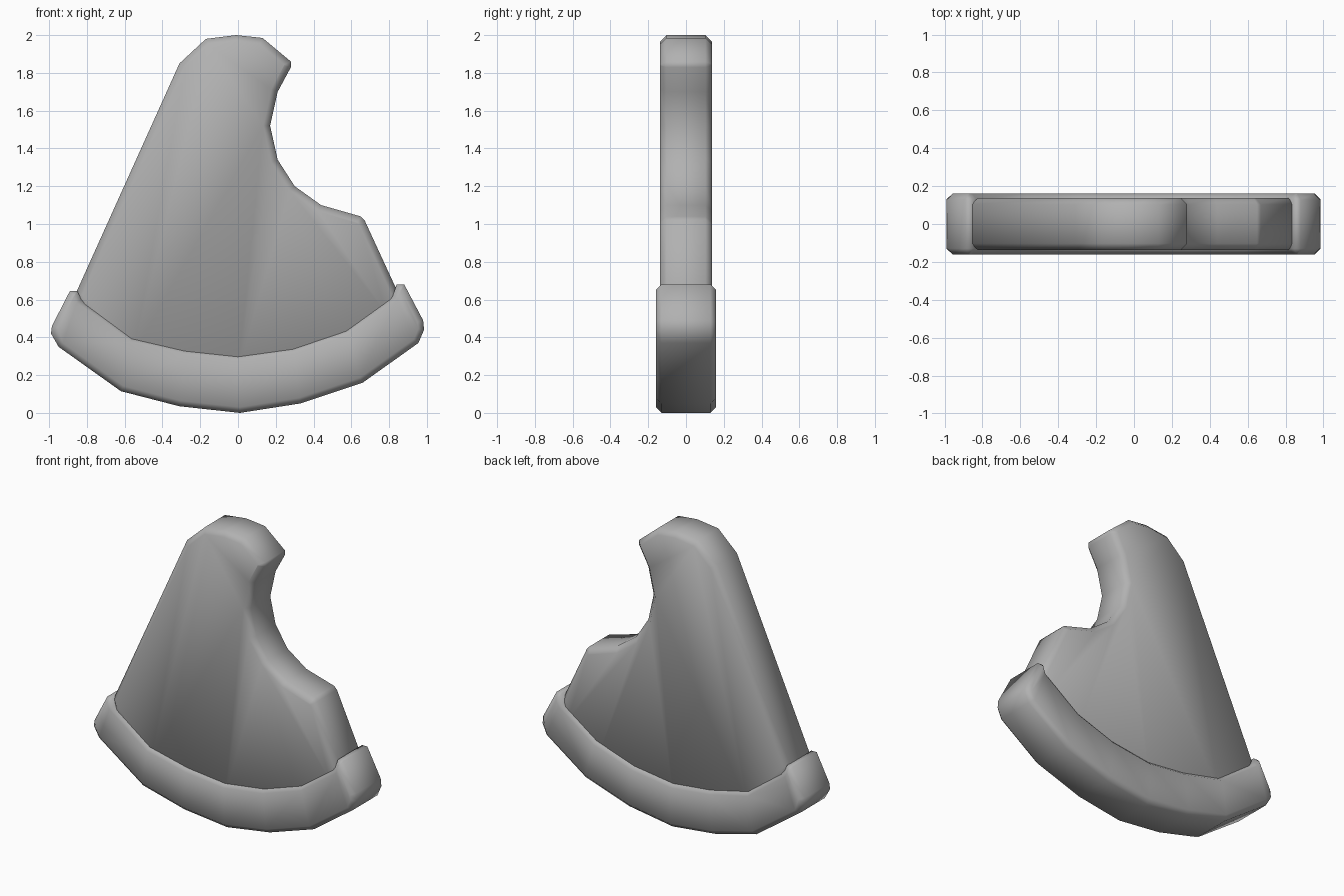
import bpy, bmesh, math

if "Cube" in bpy.data.objects:
    bpy.data.objects.remove(bpy.data.objects["Cube"])

# Mid grey shared by both parts
grey = bpy.data.materials.new("mid_grey")
grey.diffuse_color = (0.44, 0.44, 0.44, 1)
grey.use_nodes = True
grey.node_tree.nodes["Principled BSDF"].inputs["Base Color"].default_value = grey.diffuse_color


def rounded_slab(name, outline, cuts, half, bevel):
    """Extrude an XZ outline along y, split its caps and soften the rims."""
    bm = bmesh.new()
    verts = [bm.verts.new((x, -half, z)) for x, z in outline]
    bm.faces.new(verts)
    for a, b in cuts:
        bmesh.ops.connect_verts(bm, verts=[verts[a], verts[b]])
    ext = bmesh.ops.extrude_face_region(bm, geom=bm.faces[:], use_keep_orig=True)
    for v in ext["geom"]:
        if isinstance(v, bmesh.types.BMVert):
            v.co.y = half
    bmesh.ops.recalc_face_normals(bm, faces=bm.faces[:])
    rims = [e for e in bm.edges
            if abs(e.verts[0].co.y - e.verts[1].co.y) < 1e-5
            and e.calc_face_angle(0) > 1]
    bmesh.ops.bevel(bm, geom=rims, offset=bevel, segments=1, profile=0.5,
                    affect='EDGES', clamp_overlap=True)
    bmesh.ops.recalc_face_normals(bm, faces=bm.faces[:])
    mesh = bpy.data.meshes.new(name)
    bm.to_mesh(mesh)
    bm.free()
    mesh.materials.append(grey)
    obj = bpy.data.objects.new(name, mesh)
    bpy.context.collection.objects.link(obj)
    bpy.context.view_layer.objects.active = obj
    bpy.ops.object.select_all(action='DESELECT')
    obj.select_set(True)
    bpy.ops.object.shade_smooth_by_angle(angle=math.radians(65))
    return obj


# Wedge with a rounded tip and a bite out of its right side
slice_outline = [
    (-0.86, 0.63), (-0.31, 1.85), (-0.17, 1.98), (-0.01, 2.0), (0.13, 1.985),
    (0.28, 1.86), (0.28, 1.83), (0.21, 1.70), (0.17, 1.52), (0.21, 1.34),
    (0.30, 1.20), (0.44, 1.10), (0.65, 1.04), (0.67, 1.02), (0.85, 0.63),
    (0.82, 0.50), (0.57, 0.32), (0.0, 0.18), (-0.57, 0.28), (-0.83, 0.50)]
slice_cuts = [(1, 18), (2, 7), (8, 17), (10, 16)]
rounded_slab("wedge", slice_outline, slice_cuts, 0.138, 0.035)

# Thicker curved crust wrapping the lower end, split into segments
crust_outline = [
    (-0.99, 0.42), (-0.95, 0.35), (-0.62, 0.115), (-0.31, 0.035), (0.01, 0.0),
    (0.33, 0.05), (0.66, 0.16), (0.955, 0.37), (0.985, 0.44), (0.98, 0.49),
    (0.88, 0.68), (0.84, 0.68), (0.82, 0.62), (0.57, 0.44), (0.29, 0.345),
    (0.0, 0.305), (-0.28, 0.335), (-0.56, 0.40), (-0.83, 0.60), (-0.85, 0.645),
    (-0.89, 0.645), (-0.985, 0.46)]
crust_cuts = [(i, 19 - i) for i in range(1, 8)]
rounded_slab("crust", crust_outline, crust_cuts, 0.16, 0.035)
